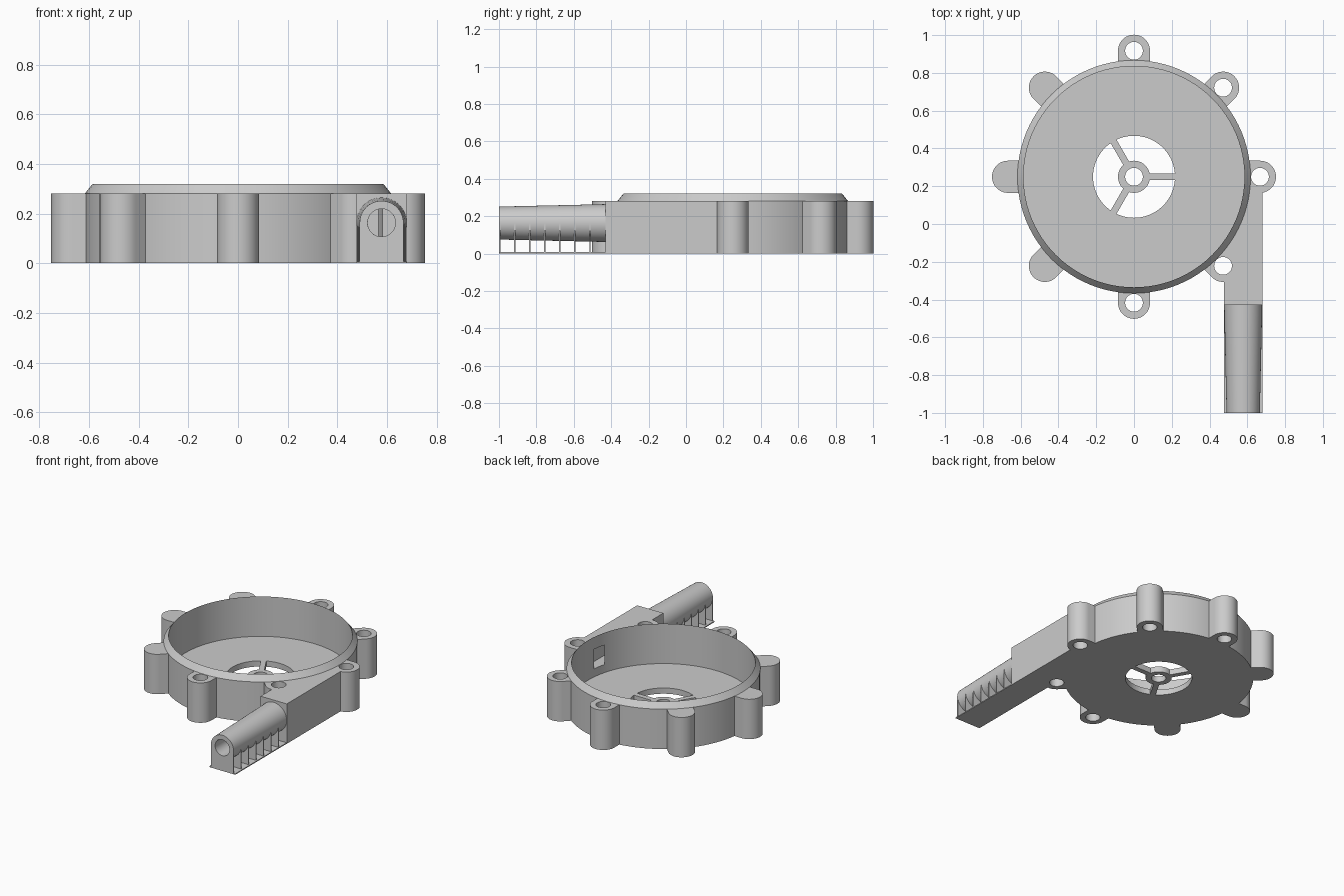
import bpy, bmesh
from math import sin, cos, pi, radians, tau
from mathutils import Matrix, Vector

old = bpy.data.objects.get("Cube")
if old:
    bpy.data.objects.remove(old)

GREY = (0.6, 0.6, 0.6, 1)
mat = bpy.data.materials.new("plain grey")
mat.use_nodes = True
mat.diffuse_color = GREY
mat.node_tree.nodes["Principled BSDF"].inputs["Base Color"].default_value = GREY

CY = 0.25                          # centre of the round housing
TOP = 0.28                         # height of bosses and duct
NX, NZ = 0.578, 0.163              # axis of the outlet nozzle
BORE = 0.056
UPRIGHT = Matrix.Identity(4)
ALONG_Y = Matrix.Rotation(pi / 2, 4, "X")   # local z points to the front


def finish(name, bm, matrix):
    bm.transform(matrix)
    bmesh.ops.recalc_face_normals(bm, faces=bm.faces)
    mesh = bpy.data.meshes.new(name)
    bm.to_mesh(mesh)
    bm.free()
    mesh.materials.append(mat)
    ob = bpy.data.objects.new(name, mesh)
    bpy.context.collection.objects.link(ob)
    return ob


def prism(name, pts, depth, matrix=UPRIGHT):
    bm = bmesh.new()
    face = bm.faces.new([bm.verts.new((x, y, 0)) for x, y in pts])
    out = bmesh.ops.extrude_face_region(bm, geom=[face])
    bmesh.ops.translate(bm, vec=(0, 0, depth),
                        verts=[g for g in out["geom"] if isinstance(g, bmesh.types.BMVert)])
    return finish(name, bm, matrix)


def lathe(name, profile, matrix=UPRIGHT, steps=96):
    """Closed (radius, height) profile turned about local z."""
    bm = bmesh.new()
    rings = [[bm.verts.new((r * cos(tau * i / steps), r * sin(tau * i / steps), z))
              for r, z in profile] for i in range(steps)]
    n = len(profile)
    for i in range(steps):
        a, b = rings[i], rings[(i + 1) % steps]
        for j in range(n):
            k = (j + 1) % n
            bm.faces.new((a[j], b[j], b[k], a[k]))
    return finish(name, bm, matrix)


def arc(r, start, end, steps, cx=0, cy=0):
    return [(cx + r * cos(start + (end - start) * i / steps),
             cy + r * sin(start + (end - start) * i / steps)) for i in range(steps + 1)]


def circle(r, steps=48):
    return arc(r, 0, tau, steps)[:-1]


def box(name, lo, hi):
    pts = [(lo[0], lo[1]), (hi[0], lo[1]), (hi[0], hi[1]), (lo[0], hi[1])]
    return prism(name, pts, hi[2] - lo[2], Matrix.Translation((0, 0, lo[2])))


def cut(ob, cutter):
    mod = ob.modifiers.new("cut", "BOOLEAN")
    mod.operation = "DIFFERENCE"
    mod.solver = "EXACT"
    mod.object = cutter
    bpy.context.view_layer.objects.active = ob
    bpy.ops.object.modifier_apply(modifier=mod.name)


def move(x, y, z):
    return Matrix.Translation((x, y, z))


parts = []
centre = move(0, CY, 0)

# Round housing: floor with a vent, wall and sloping rim
housing = lathe("housing", [(0.217, 0), (0.617, 0), (0.617, TOP), (0.585, 0.32),
                            (0.585, 0.04), (0.217, 0.04)], centre)
parts.append(housing)

# Hub ring and three spokes in the vent
parts.append(lathe("hub_ring", [(0.047, 0), (0.085, 0), (0.085, 0.04), (0.047, 0.04)],
                   centre, 48))
for i in range(3):
    spoke = box(f"spoke_{i + 1}", (0.08, -0.018, 0), (0.222, 0.018, 0.04))
    spoke.data.transform(centre @ Matrix.Rotation(i * tau / 3, 4, "Z"))
    parts.append(spoke)

# Eight screw bosses around the wall, with their holes
BOSS_R, BOSS = 0.667, 0.085
outline = [(0.59, -BOSS)] + arc(BOSS, -pi / 2, pi / 2, 24, BOSS_R) + [(0.59, BOSS)]
cutters = []
for i in range(8):
    turn = centre @ Matrix.Rotation(i * tau / 8, 4, "Z")
    boss = prism(f"screw_boss_{i + 1}", outline, TOP, turn)
    hole = prism("hole_cutter", circle(0.047), 0.5, turn @ move(BOSS_R, 0, -0.1))
    cut(boss, hole)
    cutters.append(hole)
    parts.append(boss)

# Side duct leading from the chamber to the nozzle
duct = box("outlet_duct", (0.477, -0.43, 0), (0.68, CY, TOP))
chamber = prism("chamber_cutter", circle(0.6, 96), 0.6, move(0, CY, -0.1))
channel = box("channel_cutter", (0.565, -0.36, 0.097), (0.645, 0.19, 0.234))
bore = prism("bore_cutter", circle(BORE), 0.2, move(NX, -0.3, NZ) @ ALONG_Y)
for tool in (chamber, cutters[0], cutters[7], channel, bore):
    cut(duct, tool)
cut(housing, channel)
cut(parts[-1], channel)
cut(parts[-8], channel)
parts.append(duct)

# Tapered nozzle tube
LENGTH = 0.57
WIDE, NARROW = 0.101, 0.088
tube_axis = move(NX, -0.43, NZ) @ ALONG_Y
parts.append(lathe("nozzle_tube", [(BORE, 0), (WIDE, 0), (NARROW, LENGTH), (BORE, LENGTH)],
                   tube_axis, 64))

# Support ribs under the nozzle, standing on a thin foot plate
parts.append(box("foot_plate", (NX - WIDE, -1, 0), (NX + WIDE, -0.43, 0.007)))
for i in range(7):
    y = -1 + 0.0805 * i
    w = NARROW + (WIDE - NARROW) * (y + 1) / LENGTH
    rib = [(-w, 0), (w, 0), (w, NZ)] + arc(w * 0.93, 0, -pi, 24, 0, NZ) + [(-w, NZ)]
    parts.append(prism(f"nozzle_rib_{i + 1}", rib, 0.007,
                       move(NX, y + 0.007, 0) @ ALONG_Y))

# Remove the cutters and smooth the curved faces
for tool in cutters + [chamber, channel, bore]:
    bpy.data.objects.remove(tool)
bpy.ops.object.select_all(action="DESELECT")
for ob in parts:
    ob.select_set(True)
bpy.context.view_layer.objects.active = housing
bpy.ops.object.shade_smooth_by_angle(angle=radians(30))
